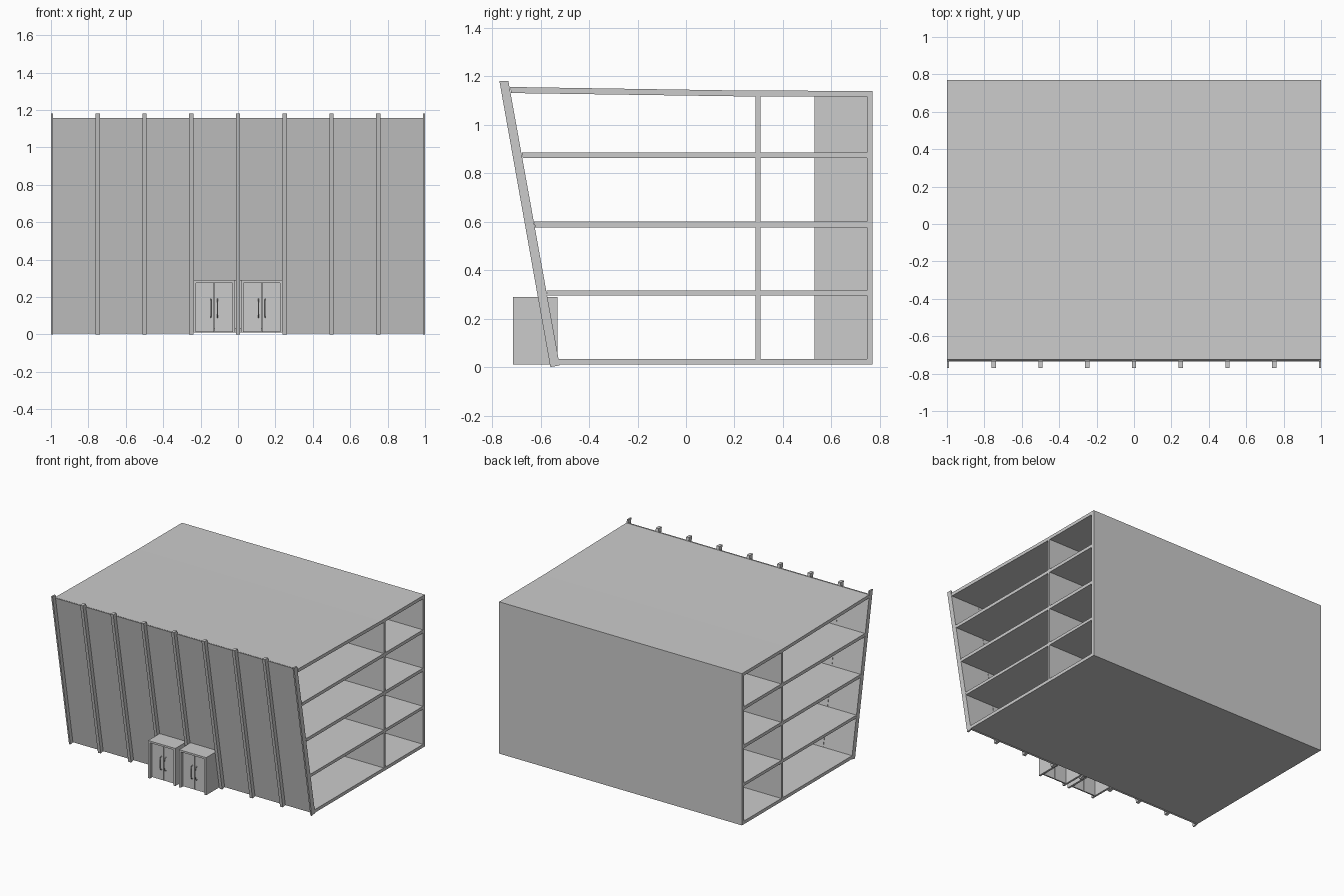
import bpy, bmesh

if "Cube" in bpy.data.objects:
    bpy.data.objects.remove(bpy.data.objects["Cube"])


def extrude_x(name, profile, x0, x1):
    """Extrude a (y, z) profile along x."""
    bm = bmesh.new()
    face = bm.faces.new([bm.verts.new((x0, y, z)) for y, z in profile])
    ext = bmesh.ops.extrude_face_region(bm, geom=[face])
    verts = [g for g in ext["geom"] if isinstance(g, bmesh.types.BMVert)]
    bmesh.ops.translate(bm, verts=verts, vec=(x1 - x0, 0, 0))
    bmesh.ops.recalc_face_normals(bm, faces=bm.faces)
    mesh = bpy.data.meshes.new(name)
    bm.to_mesh(mesh)
    bm.free()
    ob = bpy.data.objects.new(name, mesh)
    bpy.context.collection.objects.link(ob)
    return ob


def box(name, x0, x1, y0, y1, z0, z1):
    return extrude_x(name, [(y0, z0), (y1, z0), (y1, z1), (y0, z1)], x0, x1)


def lean(z, off=0.0):
    """y of the leaning front at height z, moved inward by off."""
    return -0.56 - 0.178 * z + off


BACK = 0.77
INNER = 0.748
FIN = 0.04

# Floor slabs, cut to the lean of the front
levels = [(0.01, 0.034), (0.295, 0.317), (0.577, 0.601), (0.862, 0.886)]
for i, (z0, z1) in enumerate(levels):
    extrude_x(f"floor_slab_{i}", [(lean(z0, FIN), z0), (INNER, z0),
                                  (INNER, z1), (lean(z1, FIN), z1)], -1, 1)

# Roof, rising gently towards the front
extrude_x("roof", [(lean(1.131, FIN), 1.131), (0.25, 1.117), (INNER, 1.116),
                   (INNER, 1.14), (0.25, 1.141), (lean(1.156, FIN), 1.156)], -1, 1)

# Back wall
box("back_wall", -1, 1, INNER, BACK, 0.01, 1.14)

# Corridor walls and core on each storey
ceilings = [0.295, 0.577, 0.862, 1.117]
for i, ((_, z0), z1) in enumerate(zip(levels, ceilings)):
    box(f"corridor_wall_{i}", -1, 1, 0.287, 0.307, z0, z1)
    for side in (-1, 1):
        x = side * 0.12
        box(f"core_partition_{i}", x - 0.01, x + 0.01, 0.53, INNER, z0, z1)

# Leaning fins, half width at both ends
fin_profile = [(lean(0), 0), (lean(0.007, FIN), 0.007),
               (lean(1.18, FIN - 0.003), 1.18), (lean(1.18), 1.18)]
for i in range(9):
    x = -1 + 0.25 * i
    extrude_x(f"facade_fin_{i}", fin_profile, max(x - 0.0115, -1), min(x + 0.0115, 1))

# Facade panels between the fins, raised above the two entrances
for i in range(8):
    x = -1 + 0.25 * i
    z0 = 0.285 if i in (3, 4) else 0.006
    extrude_x(f"facade_panel_{i}", [(lean(z0, 0.031), z0), (lean(z0, 0.036), z0),
                                    (lean(1.157, 0.036), 1.157),
                                    (lean(1.157, 0.031), 1.157)], x, x + 0.25)


def handle(x, y):
    """Bowed pull bar on a door leaf."""
    cu = bpy.data.curves.new("door_handle", "CURVE")
    cu.dimensions = "3D"
    cu.bevel_depth = 0.0028
    cu.bevel_resolution = 1
    cu.use_fill_caps = True
    pts = [(0, 0.09), (-0.014, 0.095), (-0.02, 0.115), (-0.02, 0.165),
           (-0.014, 0.185), (0, 0.19)]
    sp = cu.splines.new("POLY")
    sp.points.add(len(pts) - 1)
    for p, (dy, z) in zip(sp.points, pts):
        p.co = (x, y + dy, z, 1)
    bpy.context.collection.objects.link(bpy.data.objects.new("door_handle", cu))


# Two entrance portals with double doors
Y0, Y1, T, TOP = -0.715, -0.53, 0.014, 0.29
for s in (-1, 1):
    a, b = sorted((s * 0.016, s * 0.239))
    box("portal_left", a, a + T, Y0, Y1, 0.01, TOP - T)
    box("portal_right", b - T, b, Y0, Y1, 0.01, TOP - T)
    box("portal_top", a, b, Y0, Y1, TOP - T, TOP)
    mid, door_y = (a + b) / 2, Y0 + 0.025
    box("door_leaf_left", a + T, mid - 0.001, door_y, door_y + 0.01, 0.012, TOP - T)
    box("door_leaf_right", mid + 0.001, b - T, door_y, door_y + 0.01, 0.012, TOP - T)
    handle(mid - 0.018, door_y)
    handle(mid + 0.018, door_y)
